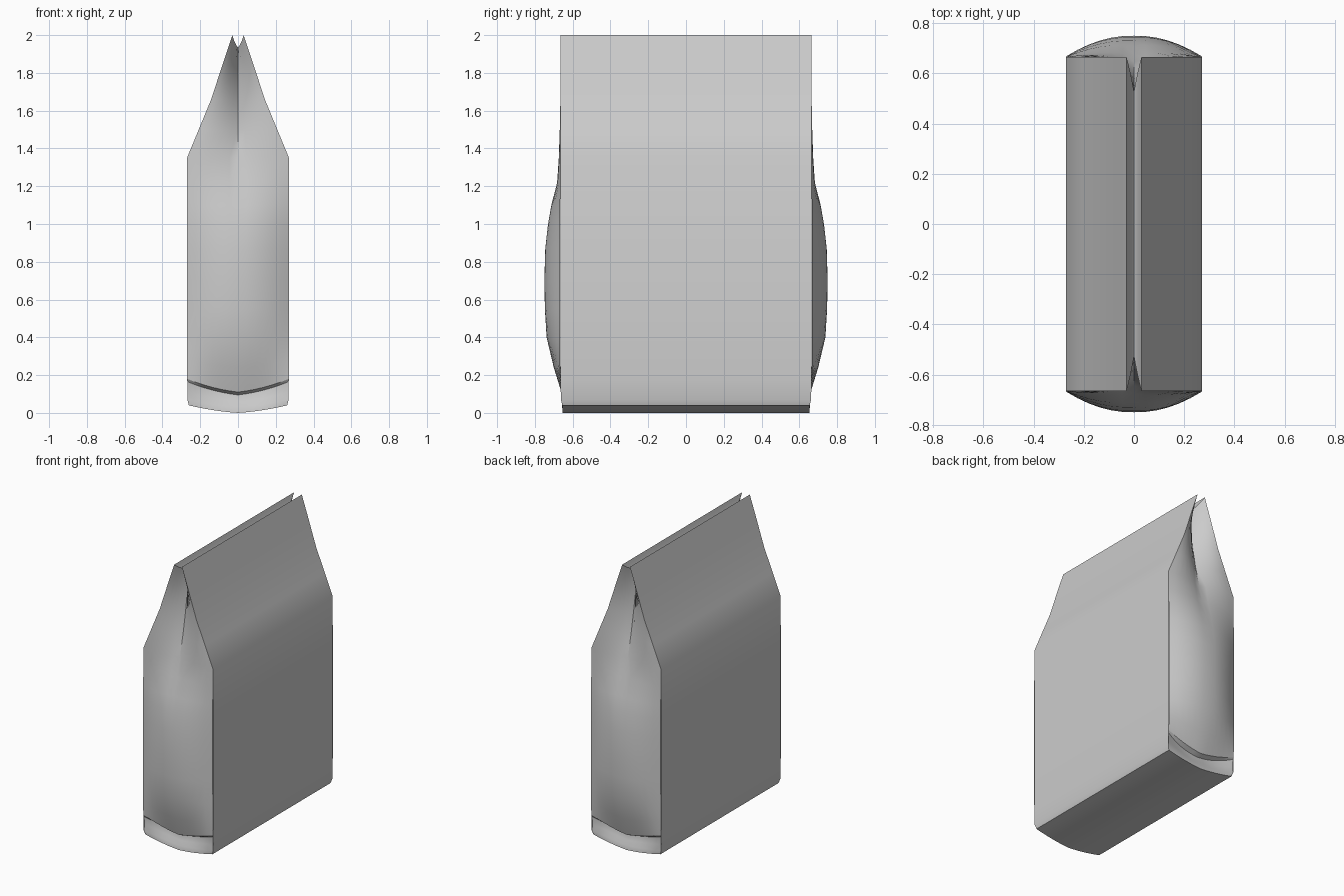
import bpy

if "Cube" in bpy.data.objects:
    bpy.data.objects.remove(bpy.data.objects["Cube"])

COLS = 12
U = [-1 + 2 * i / COLS for i in range(COLS + 1)]


def quad(mid, half, edge, u):
    """Even curve through values at u = 0, 0.5 and 1."""
    u = abs(u)
    return (mid * (2 * u - 1) * (u - 1) + half * 4 * u * (1 - u) + edge * u * (2 * u - 1))


def grid(name, rows):
    """Skin a list of equal-length point rows."""
    n = len(rows[0])
    verts = [p for r in rows for p in r]
    faces = [(j * n + i, j * n + i + 1, (j + 1) * n + i + 1, (j + 1) * n + i)
             for j in range(len(rows) - 1) for i in range(n - 1)]
    me = bpy.data.meshes.new(name)
    me.from_pydata(verts, [], faces)
    ob = bpy.data.objects.new(name, me)
    bpy.context.collection.objects.link(ob)
    bpy.ops.object.select_all(action='DESELECT')
    ob.select_set(True)
    bpy.context.view_layer.objects.active = ob
    bpy.ops.object.mode_set(mode='EDIT')
    bpy.ops.mesh.select_all(action='SELECT')
    bpy.ops.mesh.normals_make_consistent(inside=False)
    bpy.ops.object.mode_set(mode='OBJECT')
    # open sheets: turn the normals away from the bag's core
    out = sum(p.normal.dot(p.center - CORE) * p.area for p in me.polygons)
    if out < 0:
        me.flip_normals()
    bpy.ops.object.shade_smooth_by_angle(angle=0.6)
    return ob


from mathutils import Vector
CORE = Vector((0, 0, 1))

# Gusset rows: z edge, z mid, half width, y mid, y half, y edge
GUSSET = [(.18, .11, .27, .66, .66, .665), (.28, .24, .27, .70, .692, .667),
          (.40, .40, .27, .738, .722, .668), (.55, .55, .27, .747, .73, .668),
          (.70, .70, .27, .75, .731, .668), (.87, .87, .27, .745, .728, .668),
          (1.0, 1.0, .27, .73, .718, .667), (1.1, 1.1, .27, .71, .706, .666),
          (1.22, 1.22, .27, .675, .682, .665), (1.35, 1.35, .27, .645, .672, .665),
          (1.5, 1.5, .208, .61, .66, .665), (1.66, 1.66, .142, .58, .64, .665),
          (1.85, 1.83, .08, .55, .62, .665), (2.0, 1.935, .03, .527, .605, .665)]

# Tucked seam and the lip of the base
LIP = [(.18, .11, .27, .66, .66, .665), (.165, .095, .268, .63, .63, .66),
       (.11, .06, .267, .635, .635, .655), (.07, .03, .268, .652, .652, .66),
       (.04, 0, .26, .655, .655, .655)]


def curve_rows(table, side):
    return [[(u * x, side * quad(ym, yh, ye, u),
              quad(zm, zm + (ze - zm) * .36, ze, u)) for u in U]
            for ze, zm, x, ym, yh, ye in table]


ends = {}
for side, label in ((-1, "front"), (1, "back")):
    g, l = curve_rows(GUSSET, side), curve_rows(LIP, side)
    grid(label + "_gusset", g)
    grid(label + "_bottom_lip", l)
    ends[side] = (g[-1], l[-1])

# Top fold channel and bottom sheet span between the two ends
grid("top_channel", [ends[-1][0], ends[1][0]])
grid("bottom_sheet", [ends[-1][1], ends[1][1]])

# Large flat walls with tapered shoulders
WALL = [(.26, .04, .655), (.27, .07, .662), (.27, .18, .665), (.27, 1.35, .665),
        (.208, 1.5, .665), (.142, 1.66, .665), (.08, 1.85, .665), (.03, 2, .665)]
for s, label in ((-1, "left_wall"), (1, "right_wall")):
    grid(label, [[(s * x, -y, z), (s * x, y, z)] for x, z, y in WALL])
